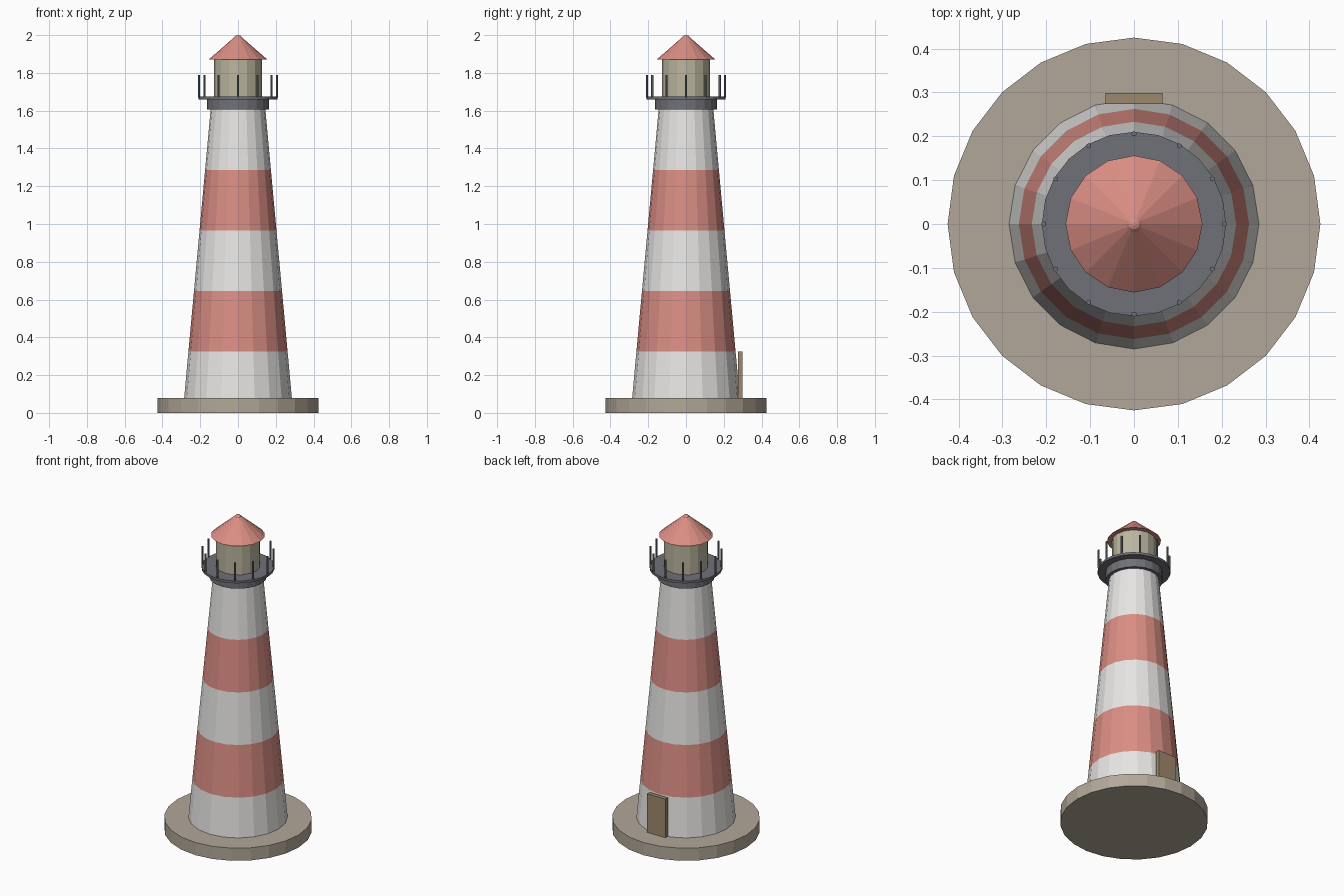
import bpy, bmesh, math
from mathutils import Matrix

if "Cube" in bpy.data.objects:
    bpy.data.objects.remove(bpy.data.objects["Cube"])


def material(name, r, g, b):
    m = bpy.data.materials.new(name)
    m.diffuse_color = (r, g, b, 1)
    m.use_nodes = True
    m.node_tree.nodes["Principled BSDF"].inputs["Base Color"].default_value = m.diffuse_color
    return m


WHITE = material("white_paint", 0.8, 0.79, 0.77)
RED = material("red_paint", 0.7, 0.27, 0.23)
STONE = material("stone", 0.45, 0.39, 0.32)
IRON = material("iron", 0.16, 0.165, 0.185)
LAMP = material("lamp_glass", 0.5, 0.47, 0.35)
WOOD = material("wood", 0.34, 0.25, 0.15)


def finish(bm, name, mats):
    bmesh.ops.recalc_face_normals(bm, faces=bm.faces)
    me = bpy.data.meshes.new(name)
    bm.to_mesh(me)
    bm.free()
    for m in mats:
        me.materials.append(m)
    ob = bpy.data.objects.new(name, me)
    bpy.context.collection.objects.link(ob)
    return ob


def lathe(name, profile, sides, mats):
    """Closed faceted solid from (radius, z) points; materials alternate per band."""
    bm = bmesh.new()
    rings = []
    for r, z in profile:
        rings.append([bm.verts.new((r * math.cos(a), r * math.sin(a), z))
                      for a in (2 * math.pi * i / sides for i in range(sides))])
    for k, (lo, hi) in enumerate(zip(rings, rings[1:])):
        for i in range(sides):
            j = (i + 1) % sides
            f = bm.faces.new((lo[i], lo[j], hi[j], hi[i]))
            f.material_index = k % len(mats)
    bm.faces.new(rings[0][::-1])
    bm.faces.new(rings[-1])
    return finish(bm, name, mats)


# Stone plinth
lathe("base", [(0.425, 0), (0.425, 0.08)], 24, [STONE])

# Tapered tower in five alternating bands
bands = [0.005 + 0.32 * i for i in range(6)]
lathe("tower", [(0.285 - (z - 0.08) * 0.0918, z) for z in bands], 20, [WHITE, RED])

# Gallery collar and deck
lathe("collar", [(0.165, 1.605), (0.165, 1.662)], 20, [IRON])
lathe("gallery_deck", [(0.21, 1.66), (0.21, 1.675)], 24, [IRON])

# Lantern room, roof and rounded roof tip
lathe("lantern_room", [(0.127, 1.67), (0.127, 1.872)], 16, [LAMP])
lathe("roof", [(0.156, 1.87), (0.016, 1.992)], 16, [RED])
lathe("roof_tip", [(0.02, 1.982), (0.019, 1.99), (0.012, 1.997), (0.004, 2.0)], 12, [RED])

# Ring of railing posts
bm = bmesh.new()
for i in range(12):
    a = math.pi * i / 6
    bmesh.ops.create_cone(
        bm, cap_ends=True, segments=6, radius1=0.006, radius2=0.006, depth=0.12,
        matrix=Matrix.Translation((0.206 * math.cos(a), 0.206 * math.sin(a), 1.73)))
finish(bm, "railing_posts", [IRON])

# Door at the back
bm = bmesh.new()
bmesh.ops.create_cube(bm, size=1, matrix=Matrix.Translation((0, 0.2865, 0.2025))
                      @ Matrix.Diagonal((0.13, 0.025, 0.245, 1)))
finish(bm, "door", [WOOD])
